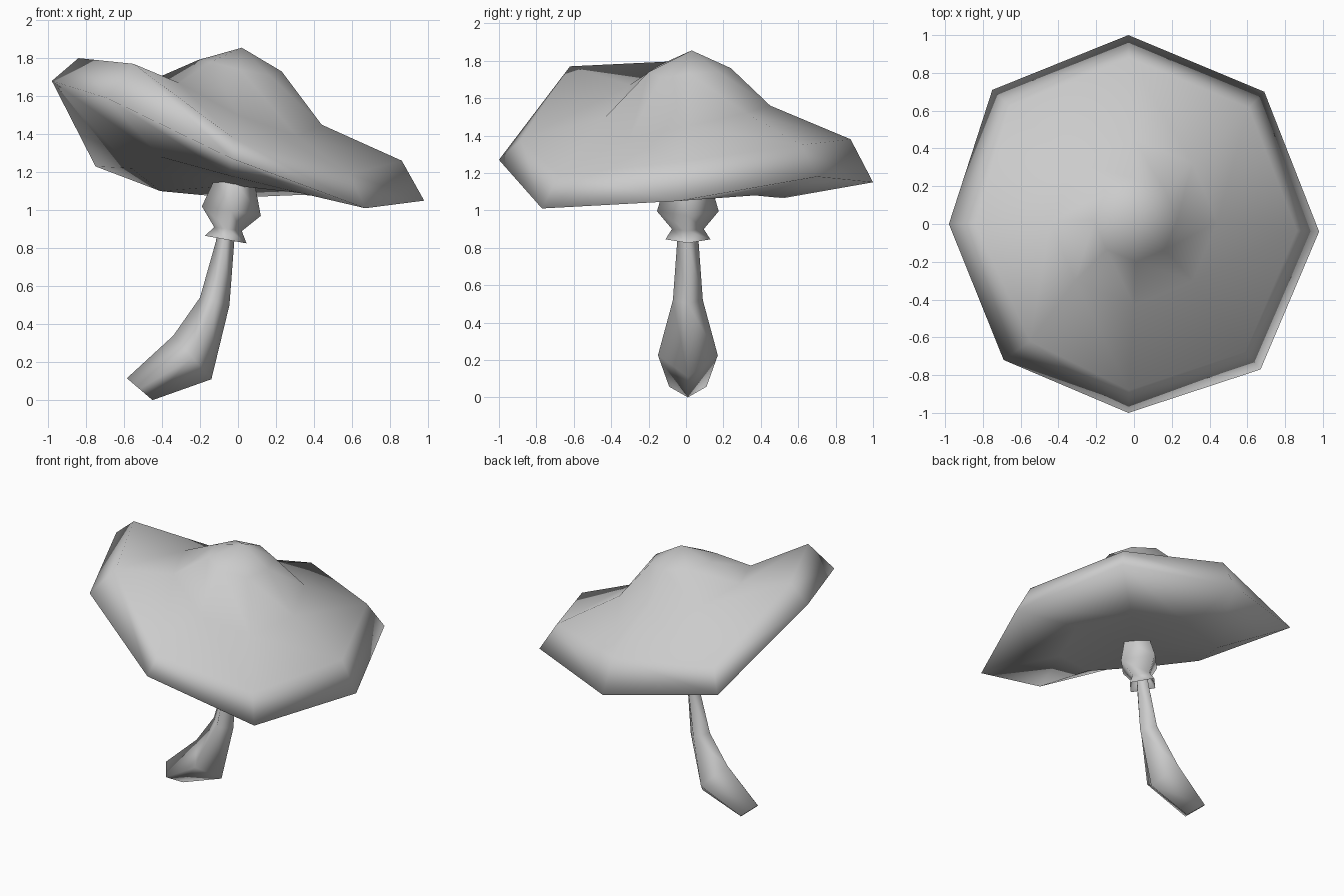
import bpy, bmesh, math
from mathutils import Vector

if "Cube" in bpy.data.objects:
    bpy.data.objects.remove(bpy.data.objects["Cube"])

grey = bpy.data.materials.new("light_grey")
grey.diffuse_color = (0.6, 0.6, 0.6, 1)
grey.use_nodes = True
grey.node_tree.nodes["Principled BSDF"].inputs["Base Color"].default_value = grey.diffuse_color


def loft(name, rings, start=None, end=None, close_end=False):
    """Skin a list of equal-sized vertex rings, with optional tip points."""
    bm = bmesh.new()
    rows = [[bm.verts.new(p) for p in r] for r in rings]
    n = len(rows[0])
    for a, b in zip(rows, rows[1:]):
        for i in range(n):
            j = (i + 1) % n
            bm.faces.new((a[i], a[j], b[j], b[i]))
    for tip, row in ((start, rows[0]), (end, rows[-1])):
        if tip:
            v = bm.verts.new(tip)
            for i in range(n):
                bm.faces.new((v, row[i], row[(i + 1) % n]))
    if close_end:
        bm.faces.new(rows[-1])
    bmesh.ops.recalc_face_normals(bm, faces=bm.faces)
    me = bpy.data.meshes.new(name)
    bm.to_mesh(me)
    bm.free()
    me.materials.append(grey)
    for p in me.polygons:
        p.use_smooth = True
    ob = bpy.data.objects.new(name, me)
    bpy.context.collection.objects.link(ob)
    return ob


def octagon(radius, heights, cx=-0.01, cy=0.0):
    """Eight points, counter-clockwise from +x, each with its own height."""
    return [(cx + radius * math.cos(i * math.pi / 4),
             cy + radius * math.sin(i * math.pi / 4), z)
            for i, z in enumerate(heights)]


def tilted_ring(left, right, half_depth, sides=4, cy=0.01):
    """Ring spanning two points of the xz plane, with a half width along y."""
    l, r = Vector((left[0], cy, left[1])), Vector((right[0], cy, right[1]))
    mid, half = (l + r) / 2, (r - l) / 2
    deep = Vector((0, half_depth, 0))
    return [mid + half * math.cos(a) + deep * math.sin(a)
            for a in (2 * math.pi * i / sides for i in range(sides))]


# Warped cap: crown, slope, shoulder, rim, underside
rim = [(0.98, -0.04, 1.05), (0.69, 0.70, 1.18), (-0.03, 1.0, 1.15), (-0.75, 0.71, 1.23),
       (-0.98, 0.0, 1.68), (-0.69, -0.72, 1.59), (-0.03, -1.0, 1.27), (0.67, -0.77, 1.01)]
shoulder_z = [1.26, 1.35, 1.38, 1.37, 1.80, 1.77, 1.38, 1.19]
shoulder = [(x * 0.88, y * 0.88, z) for (x, y, _), z in zip(rim, shoulder_z)]
shoulder[4] = (-0.84, 0.0, 1.80)
shoulder[5] = (-0.55, -0.62, 1.77)
loft("cap", [
    octagon(0.22, [1.73, 1.74, 1.76, 1.78, 1.79, 1.78, 1.74, 1.71], 0.01, 0.02),
    octagon(0.44, [1.45, 1.52, 1.56, 1.60, 1.69, 1.67, 1.50, 1.39], 0.0, 0.01),
    shoulder,
    rim,
    octagon(0.52, [1.09, 1.08, 1.065, 1.10, 1.22, 1.28, 1.18, 1.09], -0.04),
], start=(0.02, 0.03, 1.855), end=(-0.03, 0, 1.13))

# Knob under the cap with a flared collar
loft("stem_collar", [
    tilted_ring((-0.12, 1.17), (0.09, 1.13), 0.12),
    tilted_ring((-0.19, 1.02), (0.12, 0.97), 0.165),
    tilted_ring((-0.125, 0.91), (0.02, 0.89), 0.085),
    tilted_ring((-0.175, 0.865), (0.045, 0.825), 0.12),
])

# Bent stem with a swollen foot
loft("stem", [
    tilted_ring((-0.11, 0.92), (-0.01, 0.91), 0.05),
    tilted_ring((-0.115, 0.84), (-0.02, 0.83), 0.057),
    tilted_ring((-0.20, 0.54), (-0.045, 0.50), 0.08),
    tilted_ring((-0.34, 0.34), (-0.14, 0.11), 0.16),
    tilted_ring((-0.585, 0.115), (-0.45, 0.0), 0.10),
], close_end=True)
